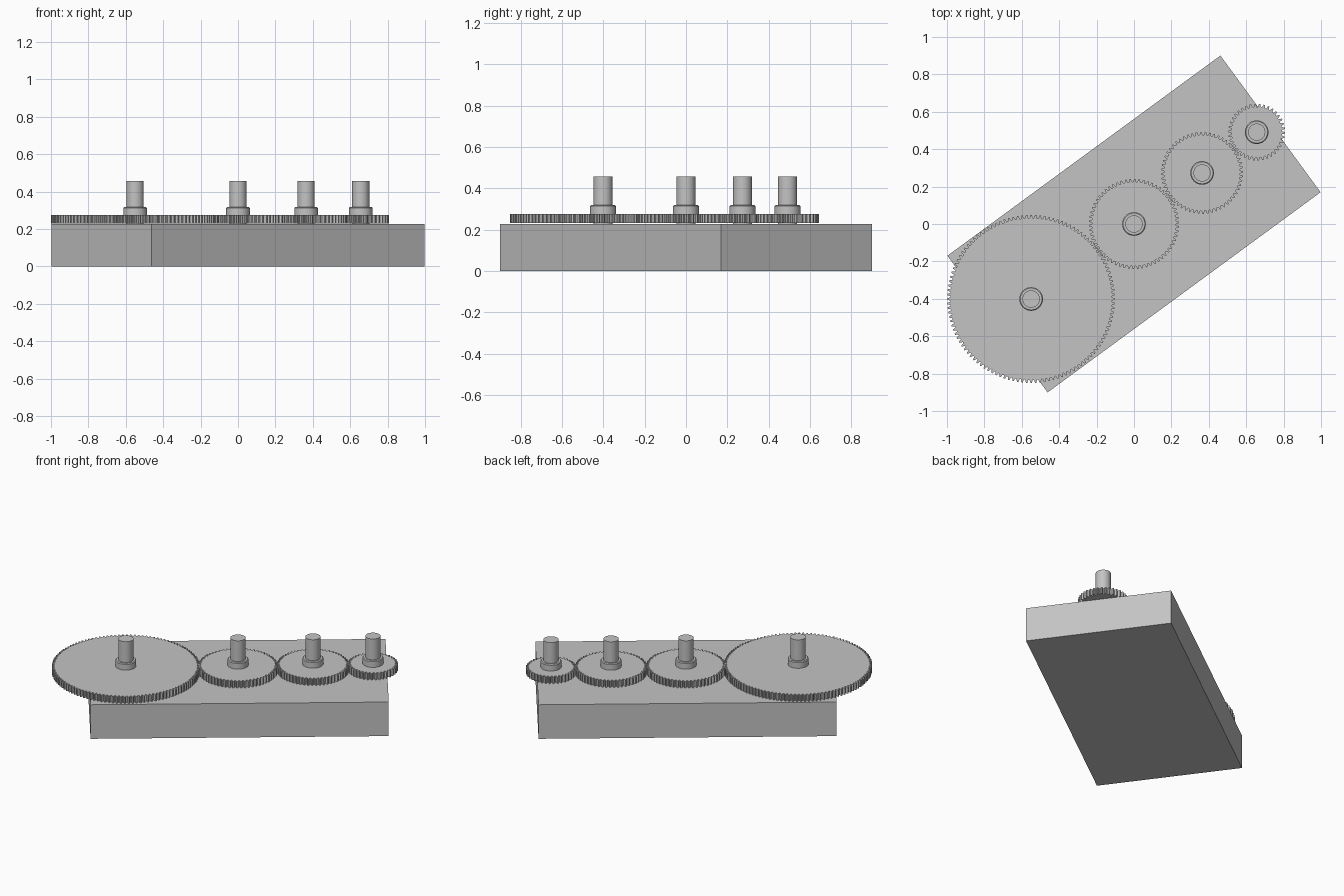
import bpy
import bmesh
from math import pi, sin, cos, atan2, radians

cube = bpy.data.objects.get("Cube")
if cube:
    bpy.data.objects.remove(cube, do_unlink=True)

GREY = (0.55, 0.55, 0.55, 1)
metal = bpy.data.materials.new("plain grey")
metal.use_nodes = True
metal.diffuse_color = GREY
metal.node_tree.nodes["Principled BSDF"].inputs["Base Color"].default_value = GREY

BASE_TOP, GEAR_LOW, GEAR_TOP, HUB_TOP, SHAFT_TOP = 0.228, 0.231, 0.275, 0.318, 0.457
TOOTH_DEPTH = 0.0165


def finish(name, bm, location=(0, 0, 0)):
    bmesh.ops.recalc_face_normals(bm, faces=bm.faces)
    mesh = bpy.data.meshes.new(name)
    bm.to_mesh(mesh)
    bm.free()
    mesh.materials.append(metal)
    obj = bpy.data.objects.new(name, mesh)
    obj.location = location
    bpy.context.collection.objects.link(obj)
    return obj


def prism(name, outline, low, high, x=0, y=0):
    """Extrude a flat outline upwards."""
    bm = bmesh.new()
    face = bm.faces.new([bm.verts.new((px, py, low)) for px, py in outline])
    top = bmesh.ops.extrude_face_region(bm, geom=[face])["geom"]
    verts = [v for v in top if isinstance(v, bmesh.types.BMVert)]
    bmesh.ops.translate(bm, verts=verts, vec=(0, 0, high - low))
    return finish(name, bm, (x, y, 0))


def polar(r, a):
    return r * cos(a), r * sin(a)


def gear_outline(teeth, outer, phase):
    """Tapered teeth: two root points and two tip points each."""
    pitch = 2 * pi / teeth
    root = outer - TOOTH_DEPTH
    shape = ((root, -0.36), (outer, -0.14), (outer, 0.14), (root, 0.36))
    return [polar(r, phase + (i + f) * pitch) for i in range(teeth) for r, f in shape]


def smooth_cylinder(name, radius, low, high, x, y, chamfer=0):
    circle = [polar(radius, i * 2 * pi / 64) for i in range(64)]
    obj = prism(name, circle, low, high, x, y)
    if chamfer:
        bm = bmesh.new()
        bm.from_mesh(obj.data)
        rim = [e for e in bm.edges if all(v.co.z > high - 0.001 for v in e.verts)]
        bmesh.ops.bevel(bm, geom=rim, offset=chamfer, segments=1, affect='EDGES')
        bm.to_mesh(obj.data)
        bm.free()
    bpy.ops.object.select_all(action='DESELECT')
    obj.select_set(True)
    bpy.context.view_layer.objects.active = obj
    bpy.ops.object.shade_smooth_by_angle(angle=radians(30))


# Base block, turned so that the gear train runs along it
base = prism("base_block", [(-0.905, -0.453), (0.905, -0.453), (0.905, 0.453), (-0.905, 0.453)],
             0, BASE_TOP)
base.rotation_euler.z = radians(36.25)

# Gear train: name, centre x, centre y, outer radius, teeth
train = [
    ("large", -0.55, -0.401, 0.449, 116),
    ("second", 0, 0, 0.241, 62),
    ("third", 0.364, 0.273, 0.219, 56),
    ("small", 0.656, 0.491, 0.152, 38),
]

phase, previous = 0, None
for name, x, y, outer, teeth in train:
    # Turn each gear so its teeth sit in the gaps of the one before
    if previous:
        px, py, pteeth = previous
        contact = atan2(y - py, x - px)
        part = ((contact - phase) * pteeth / (2 * pi)) % 1
        phase = contact + pi + (part - 0.5) * 2 * pi / teeth
    prism(name + "_gear", gear_outline(teeth, outer, phase), GEAR_LOW, GEAR_TOP, x, y)
    smooth_cylinder(name + "_hub", 0.063, GEAR_TOP, HUB_TOP, x, y, chamfer=0.005)
    smooth_cylinder(name + "_shaft", 0.046, BASE_TOP - 0.02, SHAFT_TOP, x, y)
    previous = (x, y, teeth)
